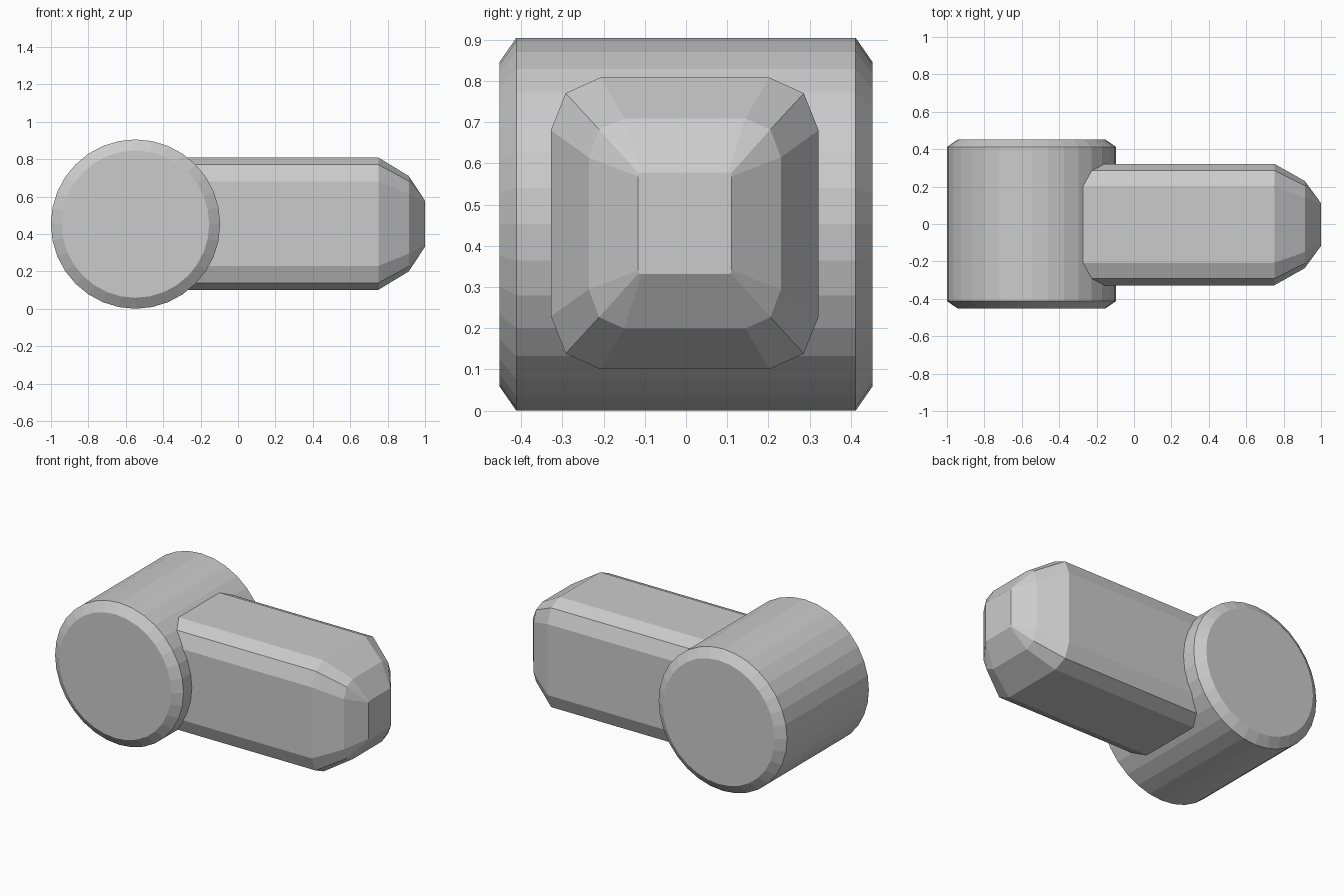
import bpy, bmesh, math

if "Cube" in bpy.data.objects:
    bpy.data.objects.remove(bpy.data.objects["Cube"])


def loft(name, rings):
    """Skin a stack of equal-length point rings and cap both ends."""
    bm = bmesh.new()
    loops = [[bm.verts.new(p) for p in ring] for ring in rings]
    for a, b in zip(loops, loops[1:]):
        for i in range(len(a)):
            j = (i + 1) % len(a)
            bm.faces.new((a[i], a[j], b[j], b[i]))
    bm.faces.new(loops[0])
    bm.faces.new(loops[-1])
    bmesh.ops.recalc_face_normals(bm, faces=bm.faces)
    mesh = bpy.data.meshes.new(name)
    bm.to_mesh(mesh)
    bm.free()
    obj = bpy.data.objects.new(name, mesh)
    bpy.context.collection.objects.link(obj)
    return obj


# Chamfered cylinder lying along y
CX, CZ, SIDES = -0.548, 0.4525, 32


def circle(y, r):
    return [(CX + r * math.cos(2 * math.pi * i / SIDES), y,
             CZ + r * math.sin(2 * math.pi * i / SIDES)) for i in range(SIDES)]


loft("barrel", [circle(-0.4525, 0.394), circle(-0.412, 0.4525),
                circle(0.412, 0.4525), circle(0.4525, 0.394)])

# Arm with rounded rectangular section, tapering at its free end
AY, AZ = -0.003, 0.4545


def section(x, quarter):
    """Mirror three quarter-corner points into a full 12-point ring."""
    half = quarter + [(y, -z) for y, z in reversed(quarter)]
    ring = half + [(-y, z) for y, z in reversed(half)]
    return [(x, AY + y, AZ + z) for y, z in ring]


body = [(0.205, 0.354), (0.289, 0.316), (0.325, 0.226)]
shoulder = [(0.147, 0.255), (0.208, 0.228), (0.233, 0.160)]
tip = [(0.105, 0.123), (0.112, 0.121), (0.114, 0.114)]
loft("arm", [section(-0.45, body), section(0.75, body),
             section(0.913, shoulder), section(1.0, tip)])
